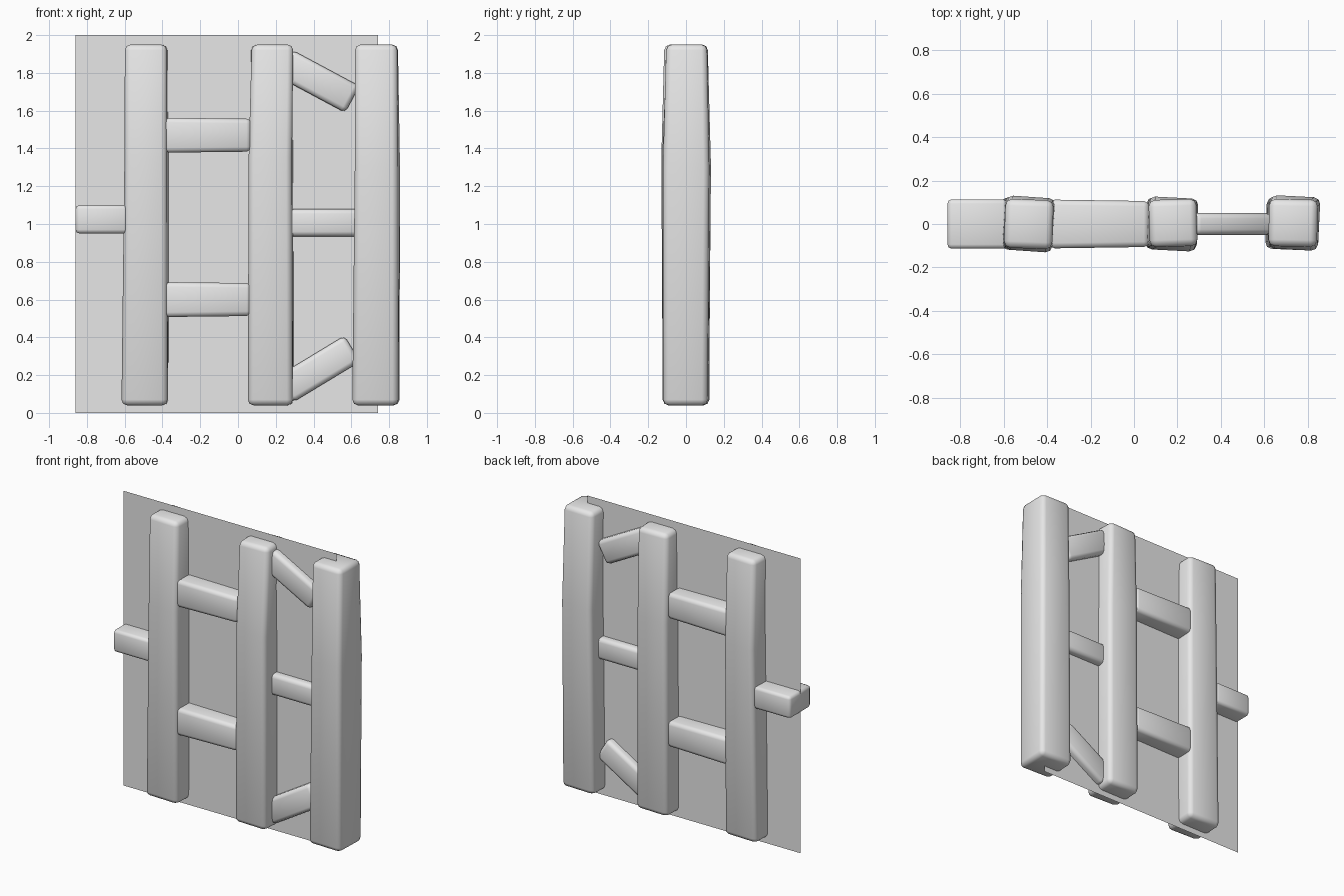
import bpy, bmesh, math
from mathutils import Matrix, Vector

cube = bpy.data.objects.get("Cube")
if cube:
    bpy.data.objects.remove(cube)

grey = bpy.data.materials.new("plain_grey")
grey.use_nodes = True
grey.diffuse_color = (0.8, 0.8, 0.8, 1)
grey.node_tree.nodes["Principled BSDF"].inputs["Base Color"].default_value = (0.8, 0.8, 0.8, 1)


def finish(name, bm, bevel=0.0):
    """Turn a bmesh into a smooth, softly bevelled object."""
    bmesh.ops.recalc_face_normals(bm, faces=bm.faces)
    mesh = bpy.data.meshes.new(name)
    bm.to_mesh(mesh)
    bm.free()
    mesh.materials.append(grey)
    obj = bpy.data.objects.new(name, mesh)
    bpy.context.collection.objects.link(obj)
    if bevel:
        mesh.shade_smooth()
        mod = obj.modifiers.new("Soft edges", "BEVEL")
        mod.width = bevel
        mod.segments = 2
        mod.limit_method = "ANGLE"
    return obj


def loft(name, sections, bevel):
    """Skin rectangles given as (centre, half width, half depth, twist) along local z."""
    bm = bmesh.new()
    rings = []
    for centre, w, d, twist in sections:
        turn = Matrix.Rotation(math.radians(twist), 3, "Z")
        corners = [(-w, -d, 0), (w, -d, 0), (w, d, 0), (-w, d, 0)]
        rings.append([bm.verts.new(Vector(centre) + turn @ Vector(c)) for c in corners])
    for a, b in zip(rings, rings[1:]):
        for i in range(4):
            j = (i + 1) % 4
            bm.faces.new((a[i], a[j], b[j], b[i]))
    bm.faces.new(rings[0])
    bm.faces.new(rings[-1])
    return finish(name, bm, bevel)


def rung(name, start, end, height, depth, taper=1.0, bevel=0.025):
    """Bar between two (x, z) points, tapering towards its end."""
    run = Vector((end[0] - start[0], 0, end[1] - start[1]))
    obj = loft(name, [((0, 0, 0), height / 2, depth / 2, 0),
                      ((0, 0, run.length), height / 2 * taper, depth / 2 * taper, 0)], bevel)
    tilt = math.atan2(run.x, run.z)
    obj.data.transform(Matrix.Translation((start[0], 0, start[1])) @ Matrix.Rotation(tilt, 4, "Y"))
    return obj


# Upright posts, slightly bulging and twisted
loft("left_hand_post", [((-0.492, 0, 0.04), 0.122, 0.120, -2),
                        ((-0.482, 0, 1.35), 0.113, 0.125, -4),
                        ((-0.485, 0, 1.95), 0.111, 0.112, -2)], 0.03)
loft("middle_post", [((0.174, 0, 0.04), 0.119, 0.120, -2),
                     ((0.176, 0, 1.35), 0.115, 0.122, -3),
                     ((0.180, 0.005, 1.95), 0.110, 0.108, 2)], 0.03)
loft("right_hand_post", [((0.730, 0, 0.04), 0.122, 0.118, -2),
                         ((0.738, 0.005, 1.3), 0.115, 0.123, -3),
                         ((0.733, 0.005, 1.95), 0.112, 0.108, -1)], 0.03)

# Wide rungs and the side stub
for label, z in (("upper", 1.47), ("lower", 0.60)):
    rung(label + "_wide_rung", (-0.39, z), (0.07, z), 0.185, 0.225, 0.94)
rung("side_stub", (-0.86, 1.025), (-0.585, 1.025), 0.15, 0.228, 1.0, 0.02)

# Thin rungs on the narrow side
rung("straight_thin_rung", (0.24, 1.007), (0.66, 1.007), 0.145, 0.1)
rung("upper_slanted_rung", (0.25, 1.85), (0.605, 1.66), 0.16, 0.1)
rung("lower_slanted_rung", (0.25, 0.125), (0.605, 0.34), 0.16, 0.1)

# Thin backing sheet through the middle
bm = bmesh.new()
bm.faces.new([bm.verts.new(p) for p in
              ((-0.86, 0, 0), (0.74, 0, 0), (0.74, 0, 2), (-0.86, 0, 2))])
finish("backing_sheet", bm)
